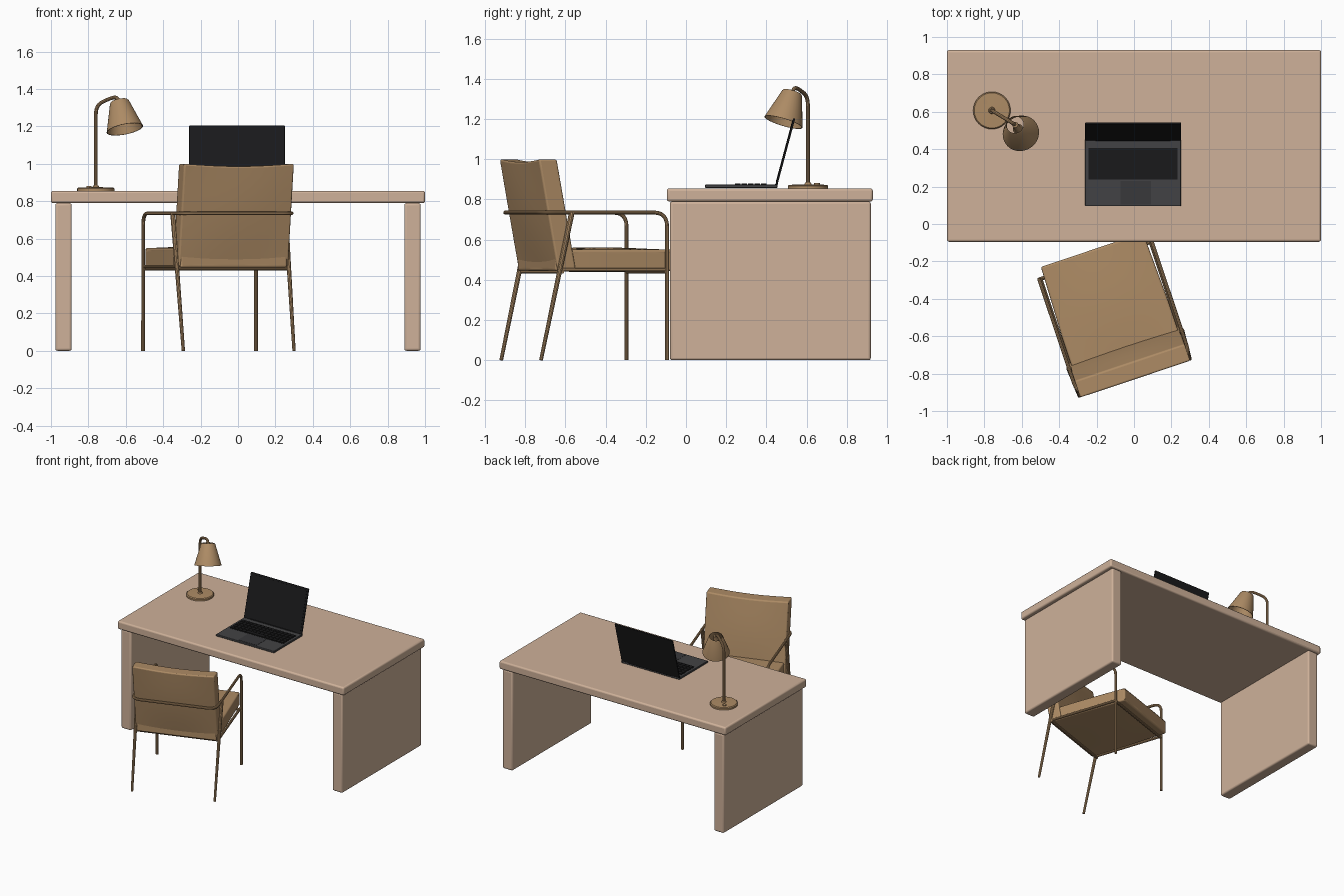
import bpy, bmesh, math
from mathutils import Vector, Matrix

if "Cube" in bpy.data.objects:
    bpy.data.objects.remove(bpy.data.objects["Cube"], do_unlink=True)


def material(name, rgb):
    m = bpy.data.materials.new(name)
    m.use_nodes = True
    m.diffuse_color = (*rgb, 1)
    node = next(n for n in m.node_tree.nodes if n.type == 'BSDF_PRINCIPLED')
    node.inputs["Base Color"].default_value = (*rgb, 1)
    return m


WOOD = material("pale wood", (0.62, 0.44, 0.32))
TAN = material("tan leather", (0.42, 0.26, 0.13))
GREY = material("dark grey metal", (0.055, 0.055, 0.058))
PAD = material("touchpad grey", (0.04, 0.04, 0.043))
BLACK = material("black plastic", (0.01, 0.01, 0.011))
IDENTITY = Matrix()


def smooth(ob):
    bpy.ops.object.select_all(action='DESELECT')
    ob.select_set(True)
    bpy.context.view_layer.objects.active = ob
    bpy.ops.object.shade_smooth_by_angle(angle=math.radians(35))


def finish(name, bm, mat, matrix=IDENTITY, bevel=0, segments=3):
    bmesh.ops.recalc_face_normals(bm, faces=bm.faces)
    me = bpy.data.meshes.new(name)
    bm.to_mesh(me)
    bm.free()
    me.transform(matrix)
    me.materials.append(mat)
    ob = bpy.data.objects.new(name, me)
    bpy.context.collection.objects.link(ob)
    smooth(ob)
    if bevel:
        mod = ob.modifiers.new("Rounded edges", 'BEVEL')
        mod.width, mod.segments = bevel, segments
        mod.angle_limit = math.radians(50)
    return ob


def add_box(bm, lo, hi):
    lo, hi = Vector(lo), Vector(hi)
    m = Matrix.Translation((lo + hi) / 2) @ Matrix.Diagonal((*(hi - lo), 1))
    bmesh.ops.create_cube(bm, size=1, matrix=m)


def box(name, lo, hi, mat, matrix=IDENTITY, bevel=0, segments=3, shape=None):
    bm = bmesh.new()
    add_box(bm, lo, hi)
    if shape:
        bmesh.ops.subdivide_edges(bm, edges=bm.edges[:], cuts=9, use_grid_fill=True)
        for v in bm.verts:
            v.co = shape(v.co.copy())
    return finish(name, bm, mat, matrix, bevel, segments)


def lathe(name, profile, mat, matrix=IDENTITY, sides=32):
    bm = bmesh.new()
    verts = [bm.verts.new((r, 0, z)) for r, z in profile]
    edges = [bm.edges.new(pair) for pair in zip(verts, verts[1:])]
    bmesh.ops.spin(bm, geom=verts + edges, cent=(0, 0, 0), axis=(0, 0, 1),
                   angle=math.tau, steps=sides)
    bmesh.ops.remove_doubles(bm, verts=bm.verts[:], dist=1e-5)
    return finish(name, bm, mat, matrix)


def rounded(points, r):
    """Replace each inner corner of a path with a small arc."""
    pts = [Vector(p) for p in points]
    out = [pts[0]]
    for a, b, c in zip(pts, pts[1:], pts[2:]):
        s = b + (a - b).normalized() * min(r, (a - b).length / 2)
        e = b + (c - b).normalized() * min(r, (c - b).length / 2)
        for i in range(7):
            t = i / 6
            out.append(s * (1 - t) ** 2 + b * 2 * t * (1 - t) + e * t * t)
    return out + [pts[-1]]


def tube(name, points, radius, mat, matrix=IDENTITY, corner=0.07, taper=1):
    path = rounded(points, corner)
    cu = bpy.data.curves.new(name, 'CURVE')
    cu.dimensions = '3D'
    cu.bevel_depth, cu.bevel_resolution, cu.use_fill_caps = radius, 3, True
    sp = cu.splines.new('POLY')
    sp.points.add(len(path) - 1)
    for i, (p, co) in enumerate(zip(sp.points, path)):
        p.co = (*(matrix @ co), 1)
        p.radius = 1 + (taper - 1) * i / (len(path) - 1)
    cu.materials.append(mat)
    ob = bpy.data.objects.new(name, cu)
    bpy.context.collection.objects.link(ob)
    bpy.ops.object.select_all(action='DESELECT')
    ob.select_set(True)
    bpy.context.view_layer.objects.active = ob
    bpy.ops.object.convert(target='MESH')
    smooth(bpy.context.object)


# Desk: thick top on two slab legs
box("desk_top", (-1, -0.095, 0.79), (1, 0.93, 0.855), WOOD, bevel=0.012)
for side, x in (("right", -0.933), ("left", 0.933)):
    box(f"desk_leg_{side}", (x - 0.044, -0.08, 0), (x + 0.044, 0.92, 0.79), WOOD, bevel=0.012)

# Lamp: base with button, bent pole, tilted open shade
POLE = Vector((-0.76, 0.607, 0.855))
lathe("lamp_base", [(0, 0), (0.1, 0), (0.1, 0.012), (0.094, 0.018), (0.018, 0.02),
                    (0.014, 0.03), (0, 0.03)], TAN, Matrix.Translation(POLE))
lathe("lamp_button", [(0.014, 0.018), (0.014, 0.026), (0, 0.026)], TAN,
      Matrix.Translation(POLE + Vector((-0.037, 0.045, 0))), 16)
SHADE_TOP = Vector((-0.635, 0.53, 1.335))
tube("lamp_pole", [POLE, (-0.76, 0.607, 1.315), (-0.655, 0.543, 1.362), SHADE_TOP],
     0.01, TAN, corner=0.05)
axis = Vector((-0.2, 0.3, 1))
tilt = Matrix.Translation(SHADE_TOP) @ axis.to_track_quat('Z', 'Y').to_matrix().to_4x4()
lathe("lamp_shade", [(0.046, 0), (0.052, -0.008), (0.099, -0.16), (0.095, -0.16),
                     (0.048, -0.008), (0.046, 0)], TAN, tilt)
lathe("lamp_socket", [(0, 0.01), (0.016, 0.005), (0.018, -0.05), (0.028, -0.08),
                      (0.016, -0.105), (0, -0.11)], TAN, tilt, 16)

# Laptop: base, keyboard well, keys, touchpad, tilted screen
LX = -0.005
box("laptop_base", (LX - 0.256, 0.095, 0.858), (LX + 0.256, 0.455, 0.874), GREY, bevel=0.004)
box("keyboard_well", (LX - 0.238, 0.238, 0.872), (LX + 0.238, 0.405, 0.8755), BLACK)
bm = bmesh.new()
ROWS, COLS = 5, 14
for r in range(ROWS):
    for c in range(COLS):
        x, y = LX - 0.235 + c * 0.47 / COLS, 0.241 + r * 0.162 / ROWS
        if r == 0 and 4 <= c <= 8:
            continue
        add_box(bm, (x + 0.002, y + 0.002, 0.874), (x + 0.031, y + 0.03, 0.88))
add_box(bm, (LX - 0.099, 0.243, 0.874), (LX + 0.065, 0.271, 0.88))
finish("keyboard_keys", bm, BLACK)
box("touchpad", (LX - 0.068, 0.105, 0.872), (LX + 0.095, 0.23, 0.8755), PAD)
hinge = Matrix.Translation((LX, 0.449, 0.872)) @ Matrix.Rotation(math.radians(-15), 4, 'X')
box("laptop_lid", (-0.256, -0.004, 0), (0.256, 0.006, 0.343), BLACK, hinge, 0.003)
box("laptop_screen", (-0.243, -0.006, 0.018), (0.243, -0.003, 0.33), BLACK, hinge)
tube("laptop_hinge", [(LX - 0.2, 0.45, 0.873), (LX + 0.2, 0.45, 0.873)], 0.007, BLACK)

# Chair, turned slightly on its vertical axis
CHAIR = Matrix.Translation((-0.101, -0.508, 0)) @ Matrix.Rotation(math.radians(18.5), 4, 'Z')


def seat_shape(p):
    crown = math.cos(p.x / 0.3 * 1.57) * math.cos((p.y - 0.07) / 0.33 * 1.57)
    p.z += 0.012 * crown if p.z > 0.5 else -0.006 * crown
    p.x *= 1 - 0.04 * max(0, p.y) / 0.39
    return p


def back_shape(p):
    h = (p.z - 0.45) / 0.55
    across = math.cos(p.x / 0.31 * 1.57)
    puff = 0.012 * across * math.sin(math.pi * h)
    p.y += (puff if p.y > 0 else -puff) - 0.24 - 0.1 * h
    p.z -= 0.014 * across * max(0, h)
    return p


box("chair_seat", (-0.3, -0.25, 0.445), (0.3, 0.39, 0.55), TAN, CHAIR, 0.03, 4, seat_shape)
box("chair_back", (-0.31, 0, 0.45), (0.31, 0.095, 1.0), TAN, CHAIR, 0.028, 4, back_shape)

W, ARM_Z = 0.318, 0.735
tube("chair_arm_frame",
     [(-W, 0.33, 0), (-W, 0.33, ARM_Z), (-W, -0.325, ARM_Z),
      (W, -0.325, ARM_Z), (W, 0.33, ARM_Z), (W, 0.33, 0)], 0.01, TAN, CHAIR)
for side, s in (("right", -1), ("left", 1)):
    tube(f"chair_rear_leg_{side}", [(s * W, -0.17, ARM_Z), (s * 0.312, -0.33, 0)],
         0.014, TAN, CHAIR, taper=0.65)
    tube(f"chair_side_rail_{side}", [(s * 0.31, -0.23, 0.45), (s * 0.31, 0.33, 0.45)],
         0.01, TAN, CHAIR)
for end, y in (("front", 0.33), ("rear", -0.22)):
    tube(f"chair_cross_rail_{end}", [(-W, y, 0.44), (W, y, 0.44)], 0.01, TAN, CHAIR)
